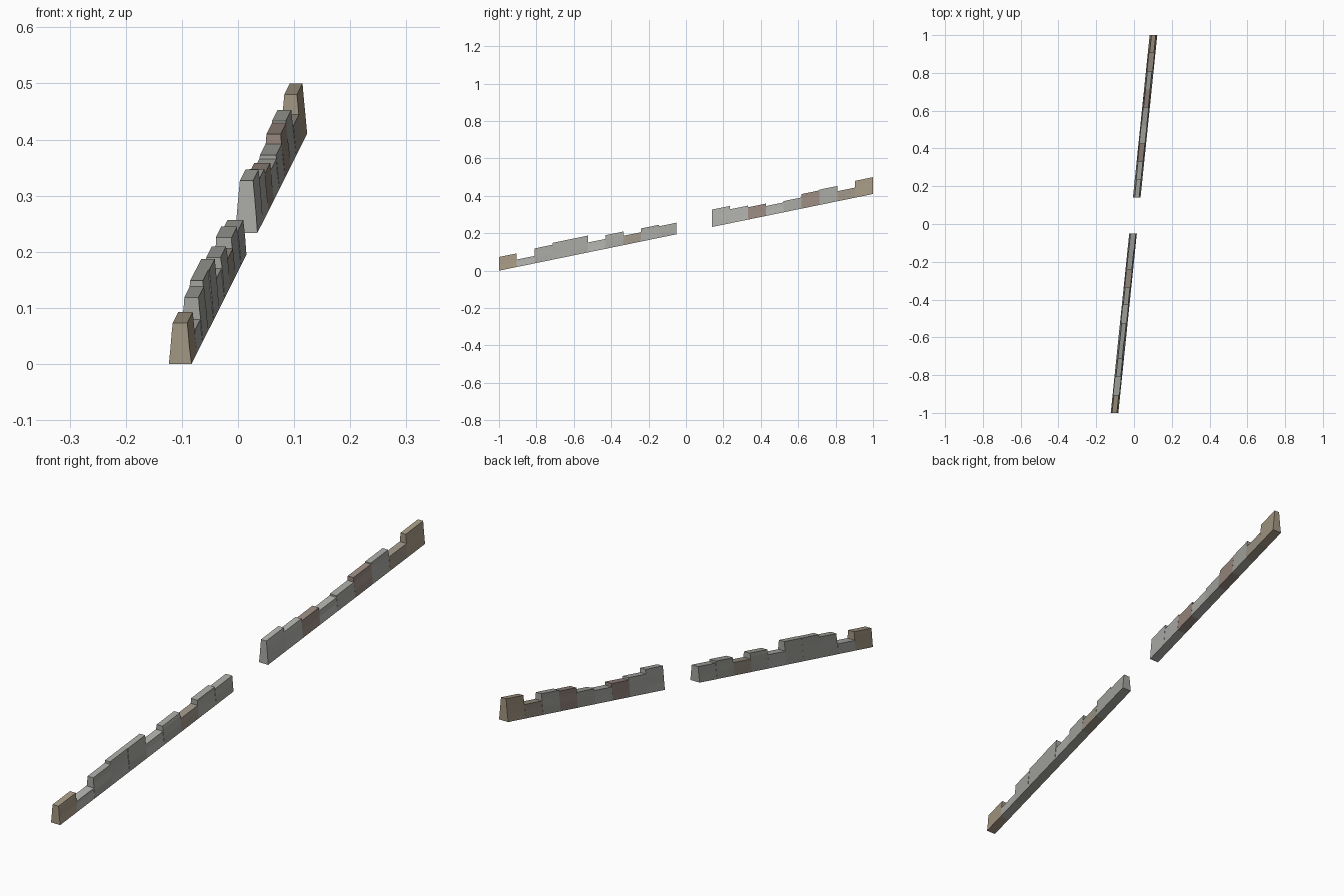
import bpy, bmesh, random

if "Cube" in bpy.data.objects:
    bpy.data.objects.remove(bpy.data.objects["Cube"])

random.seed(4)
SLOPE = 0.205      # rise per unit of y
LEAN = 0.103       # sideways drift per unit of y
COURSE = 0.03      # height of one stone course


def material(name, rgb):
    m = bpy.data.materials.new(name)
    m.diffuse_color = (*rgb, 1)
    m.use_nodes = True
    m.node_tree.nodes["Principled BSDF"].inputs["Base Color"].default_value = m.diffuse_color
    return m


MATS = {
    "g": material("grey_stone", (0.37, 0.37, 0.345)),
    "d": material("pale_grey_stone", (0.42, 0.42, 0.40)),
    "t": material("tan_stone", (0.37, 0.31, 0.225)),
    "b": material("brown_stone", (0.33, 0.29, 0.235)),
    "r": material("reddish_stone", (0.31, 0.245, 0.21)),
}


def column(name, y0, y1, height, mat):
    """One tapered stack of stone courses following the slope."""
    bm = bmesh.new()
    levels = [0.0]
    while levels[-1] + COURSE < height - 0.008:
        levels.append(levels[-1] + COURSE)
    levels.append(height)
    shift = random.uniform(-0.0008, 0.0008)
    rings = []
    for h in levels:
        half = 0.0202 - 0.095 * h + (random.uniform(-0.0006, 0.0006) if h else 0)
        ring = []
        for y, s in ((y0, -1), (y0, 1), (y1, 1), (y1, -1)):
            x = LEAN * y + s * half + (shift if h else 0)
            ring.append(bm.verts.new((x, y, SLOPE * (y + 1) + h)))
        rings.append(ring)
    for a, b in zip(rings, rings[1:]):
        for i in range(4):
            j = (i + 1) % 4
            bm.faces.new((a[i], a[j], b[j], b[i]))
    bm.faces.new(rings[0][::-1])
    bm.faces.new(rings[-1])
    bmesh.ops.recalc_face_normals(bm, faces=bm.faces)
    mesh = bpy.data.meshes.new(name)
    bm.to_mesh(mesh)
    bm.free()
    mesh.materials.append(MATS[mat])
    bpy.context.collection.objects.link(bpy.data.objects.new(name, mesh))


def wall(name, start, end, heights, mats):
    step = (end - start) / len(heights)
    for i, (h, m) in enumerate(zip(heights, mats)):
        column(f"{name}_column_{i}", start + i * step, start + (i + 1) * step, h, m)


# Lower and upper wall runs, with the gateway gap between them
wall("lower_wall", -1.0, -0.05,
     [0.073, 0.040, 0.080, 0.090, 0.090, 0.053, 0.073, 0.050, 0.070, 0.062], "tdgggdgbgg")
wall("upper_wall", 0.14, 1.0,
     [0.093, 0.075, 0.066, 0.053, 0.060, 0.078, 0.082, 0.054, 0.090], "ddrdgrgbt")
